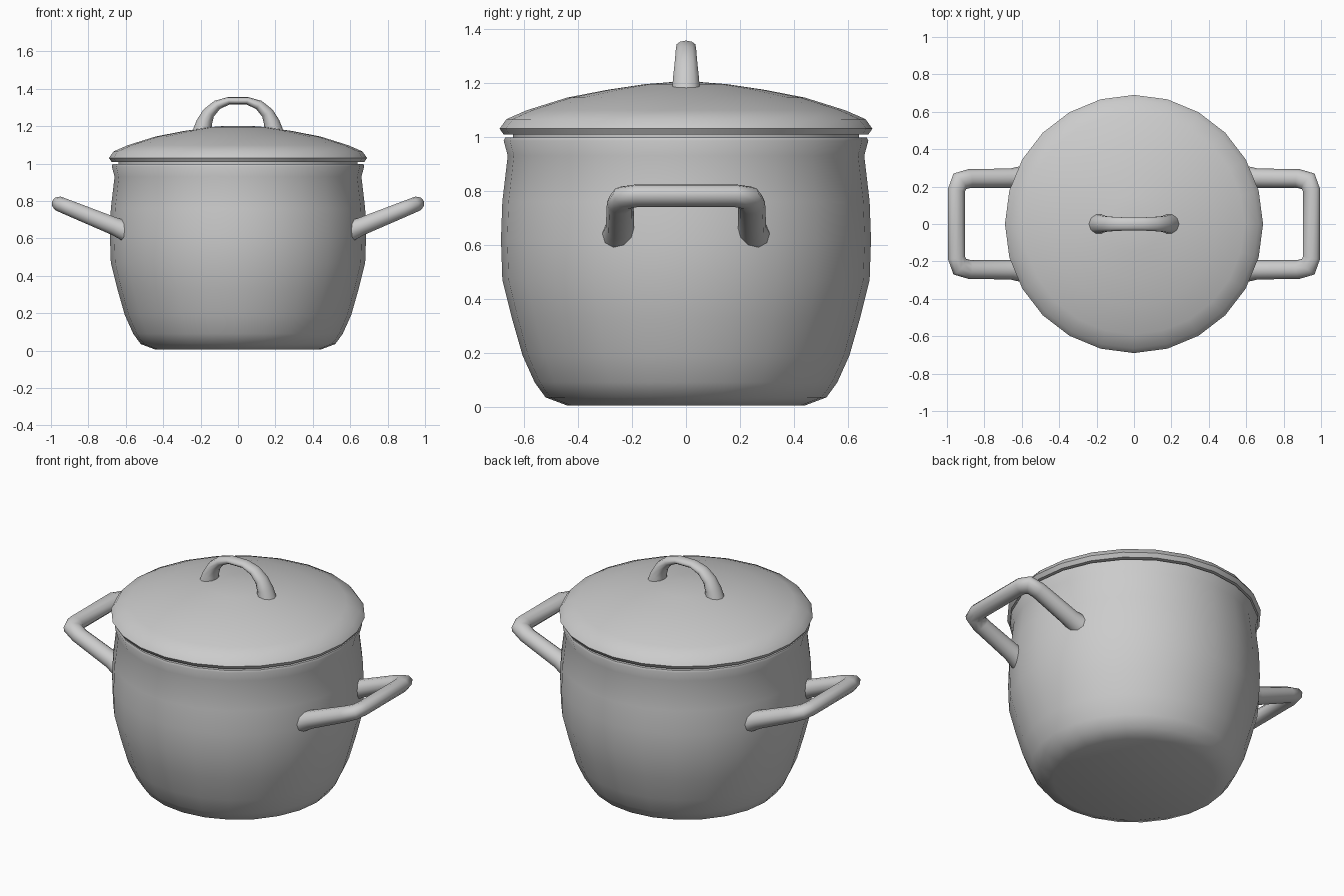
import bpy, bmesh
from math import sin, cos, pi, radians, atan2
from mathutils import Vector

if "Cube" in bpy.data.objects:
    bpy.data.objects.remove(bpy.data.objects["Cube"])


def finish(bm, name, angle=50):
    bmesh.ops.remove_doubles(bm, verts=bm.verts, dist=1e-5)
    bmesh.ops.recalc_face_normals(bm, faces=bm.faces)
    mesh = bpy.data.meshes.new(name)
    bm.to_mesh(mesh)
    bm.free()
    ob = bpy.data.objects.new(name, mesh)
    bpy.context.collection.objects.link(ob)
    bpy.ops.object.select_all(action='DESELECT')
    ob.select_set(True)
    bpy.context.view_layer.objects.active = ob
    bpy.ops.object.shade_smooth_by_angle(angle=radians(angle))
    return ob


def bridge(bm, rings):
    for a, b in zip(rings, rings[1:]):
        n = len(a)
        for i in range(n):
            j = (i + 1) % n
            bm.faces.new((a[i], a[j], b[j], b[i]))
    bm.faces.new(rings[0])
    bm.faces.new(rings[-1])


def lathe(name, profile, sides=24):
    bm = bmesh.new()
    rings = [[bm.verts.new((r * cos(2 * pi * i / sides), r * sin(2 * pi * i / sides), z))
              for i in range(sides)] for r, z in profile]
    bridge(bm, rings)
    return finish(bm, name)


def sweep(name, path, sizes, normal, sides=10):
    """Elliptical tube along a planar path; sizes = (in-plane, across) half widths."""
    bm = bmesh.new()
    rings = []
    for k, p in enumerate(path):
        before = (p - path[k - 1]).normalized() if k else None
        after = (path[k + 1] - p).normalized() if k < len(path) - 1 else None
        t = ((before or after) + (after or before)).normalized()
        mitre = 1 / max(t.dot(after or before), 0.5)
        side = normal.cross(t)
        a, b = sizes[k]
        rings.append([bm.verts.new(p + side * a * mitre * cos(2 * pi * i / sides)
                                   + normal * b * sin(2 * pi * i / sides))
                      for i in range(sides)])
    bridge(bm, rings)
    return finish(bm, name, 60)


# Pot body, with the narrow seat that meets the lid
lathe("pot_body", [(0.44, 0.005), (0.52, 0.035), (0.56, 0.09), (0.605, 0.19), (0.645, 0.33),
                   (0.68, 0.47), (0.685, 0.62), (0.68, 0.76), (0.66, 0.93), (0.675, 0.985),
                   (0.67, 0.997), (0.64, 0.998), (0.64, 1.015)])

# Domed lid
lathe("lid", [(0.62, 1.008), (0.675, 1.008), (0.69, 1.03), (0.665, 1.065), (0.59, 1.098),
              (0.44, 1.145), (0.29, 1.174), (0.15, 1.195), (0.06, 1.202)])

# Arched lid handle
half = [(0.195, 1.15, 0.055, 0.056), (0.18, 1.22, 0.042, 0.05), (0.157, 1.27, 0.033, 0.044),
        (0.112, 1.313, 0.026, 0.04), (0.05, 1.336, 0.02, 0.037)]
arch = half + [(-x, z, a, b) for x, z, a, b in reversed(half)]
sweep("lid_handle", [Vector((x, 0, z)) for x, z, a, b in arch],
      [(a, b) for x, z, a, b in arch], Vector((0, 1, 0)))

# Tilted side handles: distance along the slope, y, half widths
tilt = atan2(0.13, 0.32)
half = [(-0.04, 0.25, 0.062, 0.058), (0.03, 0.245, 0.052, 0.05), (0.27, 0.243, 0.05, 0.044),
        (0.325, 0.228, 0.05, 0.042), (0.345, 0.18, 0.048, 0.041)]
loop = half + [(d, -y, a, b) for d, y, a, b in reversed(half)]
for name, s in (("right_handle", 1), ("left_handle", -1)):
    path = [Vector((s * (0.63 + d * cos(tilt)), y, 0.652 + d * sin(tilt))) for d, y, a, b in loop]
    sweep(name, path, [(a, b) for d, y, a, b in loop], Vector((-s * sin(tilt), 0, cos(tilt))))
